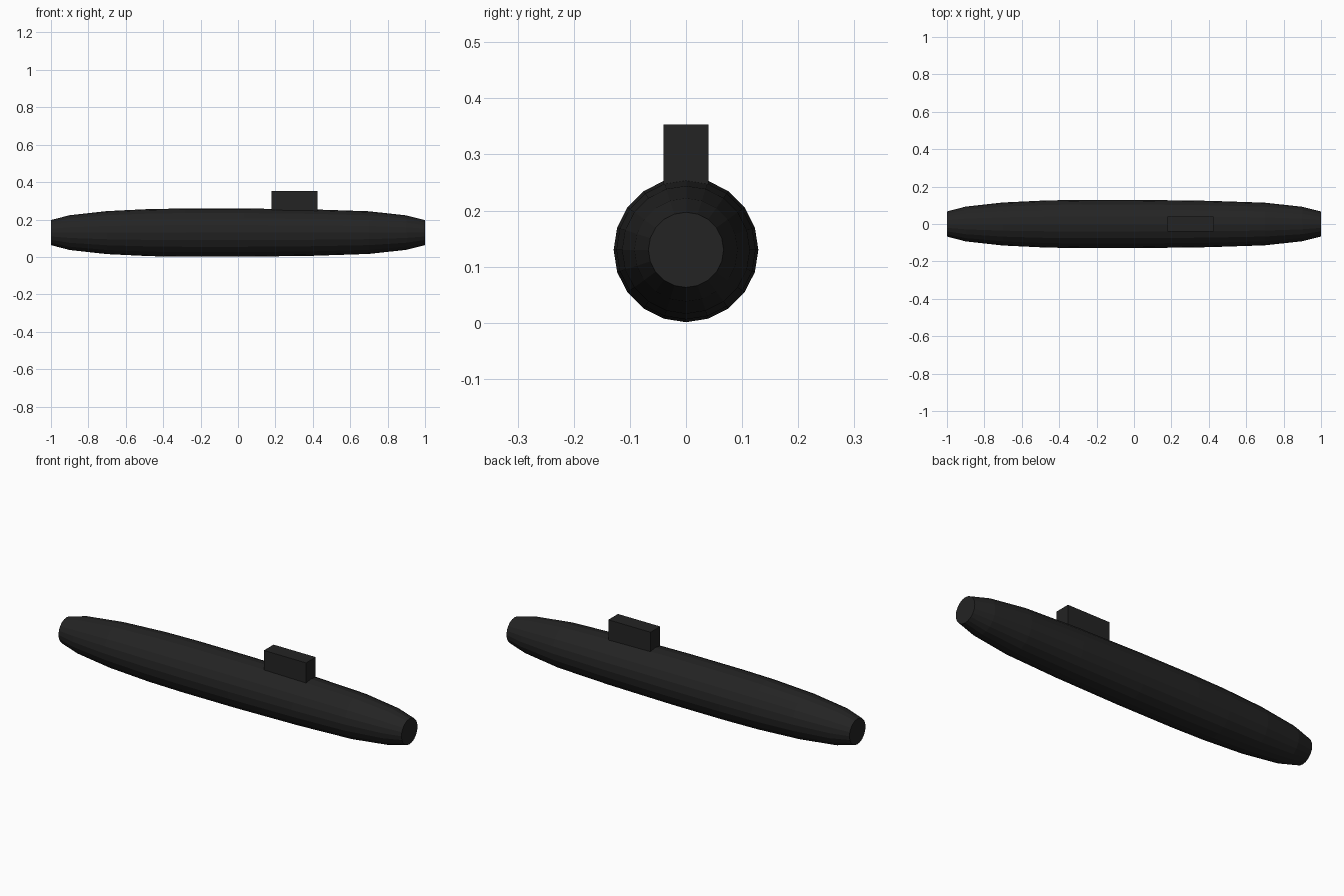
import bpy, bmesh, math

cube = bpy.data.objects.get("Cube")
if cube:
    bpy.data.objects.remove(cube, do_unlink=True)

black = bpy.data.materials.new("matte_black")
black.use_nodes = True
colour = (0.017, 0.017, 0.017, 1)
black.diffuse_color = colour
bsdf = black.node_tree.nodes["Principled BSDF"]
bsdf.inputs["Base Color"].default_value = colour
bsdf.inputs["Roughness"].default_value = 0.8


def add_object(name, bm):
    bmesh.ops.recalc_face_normals(bm, faces=bm.faces)
    mesh = bpy.data.meshes.new(name)
    bm.to_mesh(mesh)
    bm.free()
    mesh.materials.append(black)
    obj = bpy.data.objects.new(name, mesh)
    bpy.context.collection.objects.link(obj)
    return obj


# Hull: rings lofted along x, closed by flat caps
SIDES, AXIS_Z = 20, 0.13
PROFILE = [(-1, 0.067), (-0.9, 0.093), (-0.7, 0.115), (-0.47, 0.126), (-0.28, 0.129),
           (0.03, 0.129), (0.4, 0.124), (0.7, 0.114), (0.9, 0.092), (1, 0.067)]
bm = bmesh.new()
rings = []
for x, r in PROFILE:
    angles = [2 * math.pi * i / SIDES for i in range(SIDES)]
    rings.append([bm.verts.new((x, r * math.cos(a), AXIS_Z + r * math.sin(a))) for a in angles])
for a, b in zip(rings, rings[1:]):
    for i in range(SIDES):
        j = (i + 1) % SIDES
        bm.faces.new((a[i], a[j], b[j], b[i]))
bm.faces.new(rings[0])
bm.faces.new(rings[-1])
add_object("hull", bm)

# Conning tower: plain box sunk into the hull
bm = bmesh.new()
bmesh.ops.create_cube(bm, size=1)
bmesh.ops.scale(bm, vec=(0.246, 0.08, 0.153), verts=bm.verts)
tower = add_object("conning_tower", bm)
tower.location = (0.302, 0, 0.2765)
